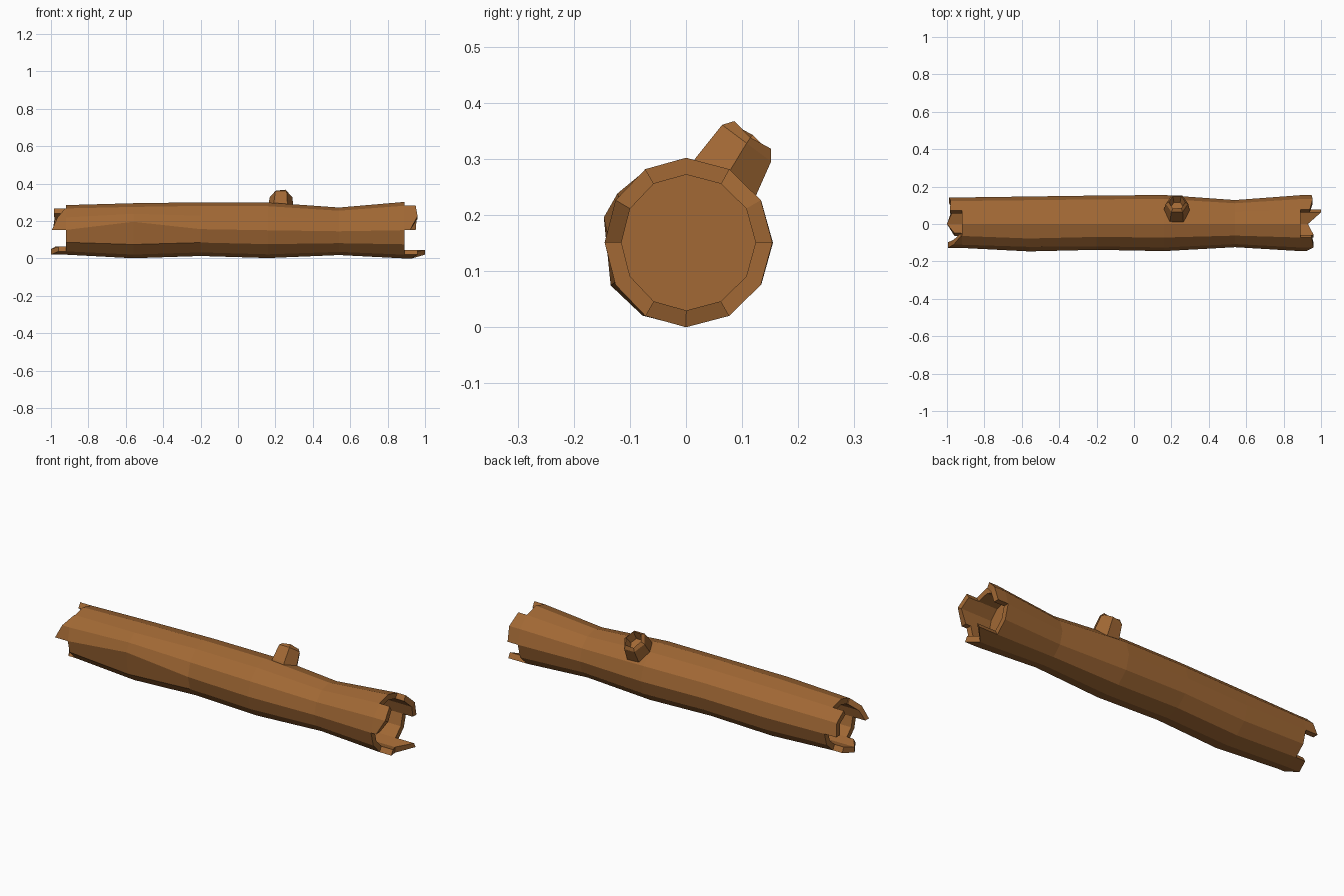
import bpy, bmesh
from math import cos, sin, radians
from mathutils import Vector

if "Cube" in bpy.data.objects:
    bpy.data.objects.remove(bpy.data.objects["Cube"])

bark = bpy.data.materials.new("bark")
bark.diffuse_color = (0.36, 0.14, 0.035, 1)
bark.use_nodes = True
bark.node_tree.nodes["Principled BSDF"].inputs["Base Color"].default_value = bark.diffuse_color
N = 12


def finish(name, faces):
    """Make a flat-shaded object from a list of point loops, merging shared corners."""
    bm = bmesh.new()
    for pts in faces:
        bm.faces.new([bm.verts.new(p) for p in pts])
    bmesh.ops.remove_doubles(bm, verts=bm.verts, dist=0.0005)
    bmesh.ops.recalc_face_normals(bm, faces=bm.faces)
    me = bpy.data.meshes.new(name)
    bm.to_mesh(me)
    bm.free()
    me.materials.append(bark)
    ob = bpy.data.objects.new(name, me)
    bpy.context.collection.objects.link(ob)
    return ob


def bridge(a, b):
    n = len(a)
    return [(a[i], a[(i + 1) % n], b[(i + 1) % n], b[i]) for i in range(n)]


# Trunk cross-sections: x, back reach, front reach, bottom, top
stations = [(-0.92, .142, .128, .020, .285), (-0.56, .147, .155, .001, .295),
            (-0.20, .152, .138, .013, .300), (0.16, .155, .145, .002, .299),
            (0.54, .128, .124, .018, .272), (0.89, .154, .145, .000, .302)]


def ring(x, yp, yn, lo, hi):
    pts = []
    for i in range(N):
        a = 30 * i
        if x == -0.56:                      # one broad facet on the front
            a += {5: -8, 6: -19}.get(i, 0)
        c, s = cos(radians(a)), sin(radians(a))
        pts.append(Vector((x, c * (yp if c > 0 else yn), (lo + hi) / 2 + s * (hi - lo) / 2)))
    return pts


rings = [ring(*s) for s in stations]
faces = []
for a, b in zip(rings, rings[1:]):
    faces += bridge(a, b)


# Hollow ends with splintered teeth: tip x by corner number around the rim
def hollow_end(base, tips, floor_x):
    mid = sum(base, Vector()) / N
    bx = base[0].x
    inner = [mid + (p - mid) * (1 - 0.03 / (p - mid).length) for p in base]

    def at(p, x):
        return Vector((x, p.y, p.z))
    floor = [at(p, floor_x) for p in inner]
    out = bridge(inner, floor) + [floor]
    for i in range(N):
        j = (i + 1) % N
        if not (i in tips and j in tips):
            out.append((base[i], base[j], inner[j], inner[i]))
            continue
        oi, oj = at(base[i], tips[i]), at(base[j], tips[j])
        ni, nj = at(inner[i], tips[i]), at(inner[j], tips[j])
        out += [(base[i], base[j], oj, oi), (oi, oj, nj, ni), (ni, nj, inner[j], inner[i])]
        if (i - 1) % N not in tips:
            out.append((base[i], oi, ni, inner[i]))
        if (j + 1) % N not in tips:
            out.append((base[j], oj, nj, inner[j]))
    return out


faces += hollow_end(rings[-1], {0: .95, 1: .955, 2: .94, 4: .95, 5: .96, 6: .92,
                                7.5: 0} | {8: .96, 9: .93, 10: 1.0}, 0.78)
faces += hollow_end(rings[0], {0: -.99, 1: -.98, 2: -.985, 4: -.925, 5: -.965, 6: -.995,
                               8: -.96, 9: -1.0, 10: -.975}, -0.81)
finish("log_trunk", faces)

# Hollow branch stub leaning to the back
axis = Vector((0, 0.6, 0.8))
side = Vector((0, 0.8, -0.6))


def hexagon(centre, r, jag=0):
    return [Vector(centre) + Vector((r * cos(radians(60 * i)), 0, 0))
            + side * r * 1.05 * sin(radians(60 * i)) + axis * jag * (i % 2) for i in range(6)]


root = hexagon((0.228, 0.052, 0.225), 0.075)
foot = hexagon((0.228, 0.068, 0.262), 0.071)
rim = hexagon((0.230, 0.108, 0.328), 0.060)
lip = hexagon((0.230, 0.115, 0.338), 0.045, 0.006)
pit = hexagon((0.230, 0.092, 0.305), 0.033)
stub = [root, pit]
for a, b in ((root, foot), (foot, rim), (rim, lip), (lip, pit)):
    stub += bridge(a, b)
finish("branch_stub", stub)
